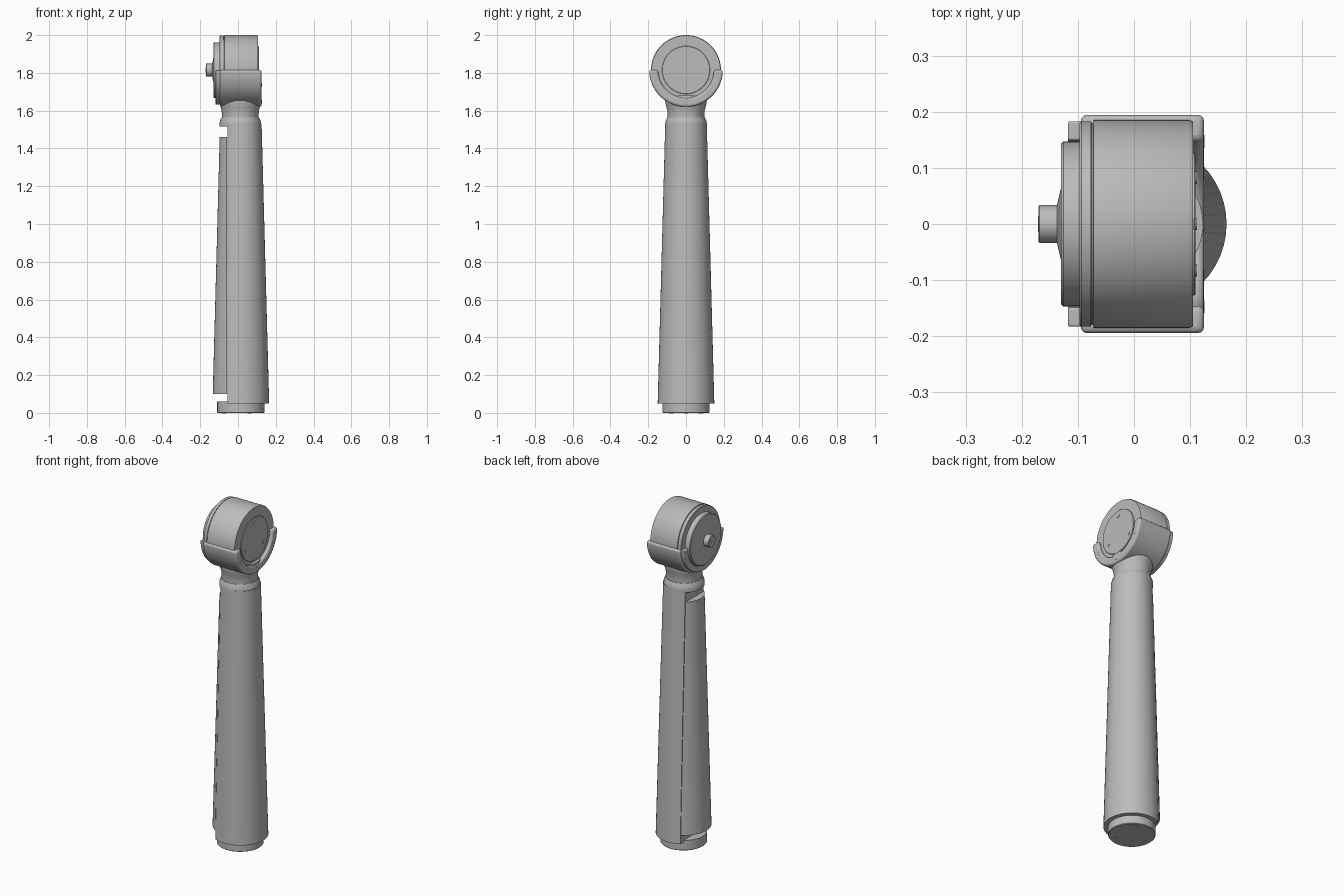
import bpy, bmesh, math
from mathutils import Vector, Matrix

cube = bpy.data.objects.get("Cube")
if cube:
    bpy.data.objects.remove(cube)

grey = bpy.data.materials.new("satin_grey")
grey.use_nodes = True
grey.diffuse_color = (0.5, 0.5, 0.5, 1)
grey.node_tree.nodes["Principled BSDF"].inputs["Base Color"].default_value = (0.5, 0.5, 0.5, 1)

HEAD_Z = 1.815
HANDLE_X = 0.015
CUT_X = -0.055


def finish(name, bm, bevel=0):
    bmesh.ops.recalc_face_normals(bm, faces=bm.faces)
    mesh = bpy.data.meshes.new(name)
    bm.to_mesh(mesh)
    bm.free()
    ob = bpy.data.objects.new(name, mesh)
    bpy.context.collection.objects.link(ob)
    mesh.materials.append(grey)
    if bevel:
        mod = ob.modifiers.new("rounding", "BEVEL")
        mod.width, mod.segments, mod.limit_method = bevel, 3, "ANGLE"
        mod.angle_limit = math.radians(50)
    bpy.ops.object.select_all(action="DESELECT")
    ob.select_set(True)
    bpy.context.view_layer.objects.active = ob
    bpy.ops.object.shade_smooth_by_angle(angle=math.radians(35))
    return ob


def lathe(profile, matrix, sides=64, arc=None):
    """Spin (radius, height) points about z; an arc (start, end) makes a closed half ring."""
    bm = bmesh.new()
    start, end = arc or (0, 2 * math.pi)
    count = sides + 1 if arc else sides
    rings = []
    for i in range(count):
        a = start + (end - start) * i / sides
        rings.append([bm.verts.new((r * math.cos(a), r * math.sin(a), h)) for r, h in profile])
    n = len(profile)
    for i in range(sides):
        a, b = rings[i], rings[(i + 1) % count]
        for j in range(n if arc else n - 1):
            k = (j + 1) % n
            bm.faces.new((a[j], b[j], b[k], a[k]))
    if arc:
        bm.faces.new(rings[0])
        bm.faces.new(rings[-1])
    else:
        bm.faces.new([r[0] for r in rings])
        bm.faces.new([r[-1] for r in rings])
    bm.transform(matrix)
    return bm


# Local z becomes world x; local x becomes world -z, so angle zero points down
HEAD = Matrix.Translation((0, 0, HEAD_Z)) @ Matrix.Rotation(math.pi / 2, 4, "Y")
UPRIGHT = Matrix.Translation((HANDLE_X, 0, 0))


def cut(bm, point, normal):
    """Slice away everything on the normal's side and cap the opening."""
    geom = bm.verts[:] + bm.edges[:] + bm.faces[:]
    res = bmesh.ops.bisect_plane(bm, geom=geom, plane_co=point, plane_no=normal, clear_outer=True)
    edges = [e for e in res["geom_cut"] if isinstance(e, bmesh.types.BMEdge)]
    bmesh.ops.holes_fill(bm, edges=edges, sides=0)


def half_ring(name, inner, outer, x0, x1, bevel):
    profile = [(inner, x0), (outer, x0), (outer, x1), (inner, x1)]
    half = math.pi / 2
    finish(name, lathe(profile, HEAD, 40, (-half, half)), bevel)


# Base plug
finish("base_plug", lathe([(0.122, 0), (0.125, 0.003), (0.125, 0.06)], UPRIGHT))


# Tapered grip: main shell and the separate cover on its right side
def grip(z0, z1):
    radius = lambda z: 0.15 - 0.04 * (z - 0.05) / 1.48
    return lathe([(radius(z0), z0), (radius(z1), z1)], UPRIGHT, 48)


shell = grip(0.05, 1.53)
cut(shell, Vector((CUT_X, 0, 0)), Vector((-1, 0, 0)))
finish("grip_shell", shell)
cover = grip(0.1, 1.46)
cut(cover, Vector((CUT_X - 0.002, 0, 0)), Vector((1, 0, 0)))
finish("grip_cover", cover)

# Collar and flared neck
finish("neck", lathe([(0.109, 1.515), (0.11, 1.53), (0.108, 1.545), (0.099, 1.565)],
                     Matrix.Translation((0.012, 0, 0))))
finish("neck_flare", lathe([(0.097, 1.56), (0.097, 1.58), (0.099, 1.6), (0.104, 1.62),
                            (0.109, 1.64), (0.111, 1.66), (0.111, 1.68)],
                           Matrix.Translation((0.012, 0, 0))))

# Cradle with its lips
half_ring("cradle", 0.147, 0.195, -0.095, 0.125, 0.015)
half_ring("cradle_lip", 0.149, 0.183, -0.118, -0.08, 0.004)

# Drum with a narrow groove at each end
finish("drum", lathe([(0.18, -0.097), (0.183, -0.094), (0.183, -0.077), (0.179, -0.076),
                      (0.179, -0.073), (0.185, -0.072), (0.185, 0.099), (0.182, 0.105)], HEAD, 80))
finish("drum_end_plate", lathe([(0.127, 0.1), (0.127, 0.108), (0.125, 0.11)], HEAD))
finish("drum_flange", lathe([(0.147, -0.09), (0.147, -0.126), (0.143, -0.13),
                             (0.065, -0.13), (0.035, -0.137)], HEAD))
finish("spindle", lathe([(0.034, -0.12), (0.034, -0.168), (0.032, -0.17)], HEAD, 40))
finish("spindle_tip", lathe([(0.014, -0.16), (0.014, -0.171)], HEAD, 24))


# Small fasteners
def fastener(name, matrix, a, dist, h):
    place = matrix @ Matrix.Translation((dist * math.cos(a), dist * math.sin(a), h))
    finish(name, lathe([(0.011, -0.003), (0.011, 0.001)], place, 20))


for i in range(3):
    a = math.pi + i * math.tau / 3
    fastener("end_plate_screw", HEAD, a, 0.095, 0.111)
    fastener("base_screw", UPRIGHT, a, 0.09, 0.001)
fastener("rim_screw", HEAD, math.pi, 0.168, 0.105)
for a in (0, math.radians(62), math.radians(-62)):
    fastener("cradle_screw", HEAD, a, 0.167, 0.125)

# Latch tab under the flange
tab = bmesh.new()
bmesh.ops.create_cube(tab, size=1, matrix=Matrix.Translation((-0.108, 0, 1.648))
                      @ Matrix.Diagonal((0.022, 0.05, 0.03, 1)))
finish("latch_tab", tab, 0.003)
